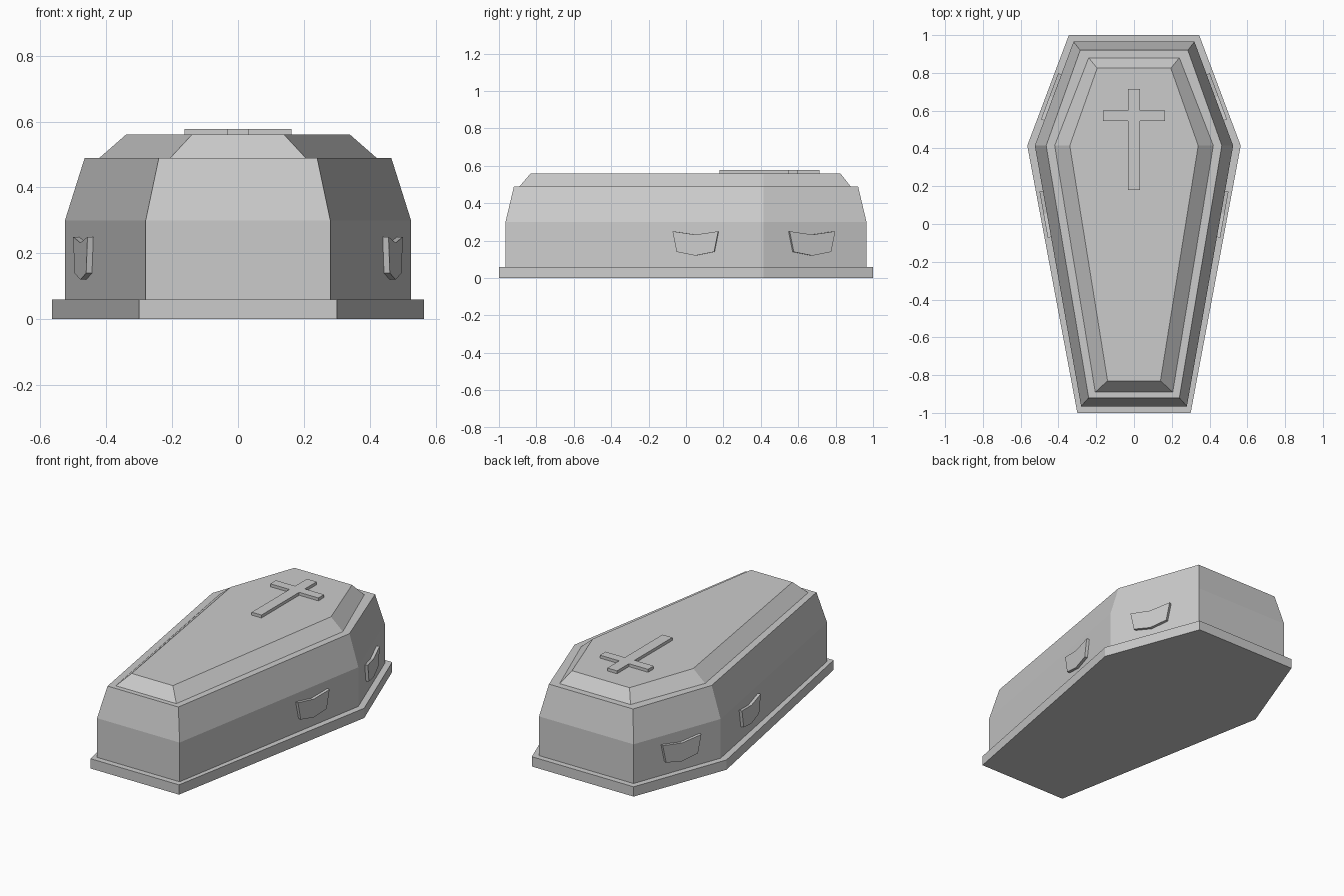
import bpy, bmesh
from mathutils import Vector

if "Cube" in bpy.data.objects:
    bpy.data.objects.remove(bpy.data.objects["Cube"], do_unlink=True)

grey = bpy.data.materials.new("plain_grey")
grey.use_nodes = True
grey.diffuse_color = (0.6, 0.6, 0.6, 1)
grey.node_tree.nodes["Principled BSDF"].inputs["Base Color"].default_value = (0.6, 0.6, 0.6, 1)


def loft(name, rings):
    """Join equal-length rings of points and cap both ends."""
    bm = bmesh.new()
    loops = [[bm.verts.new(p) for p in ring] for ring in rings]
    for a, b in zip(loops, loops[1:]):
        for i in range(len(a)):
            j = (i + 1) % len(a)
            bm.faces.new((a[i], a[j], b[j], b[i]))
    bm.faces.new(loops[0][::-1])
    bm.faces.new(loops[-1])
    bmesh.ops.recalc_face_normals(bm, faces=bm.faces)
    mesh = bpy.data.meshes.new(name)
    bm.to_mesh(mesh)
    bm.free()
    mesh.materials.append(grey)
    obj = bpy.data.objects.new(name, mesh)
    bpy.context.collection.objects.link(obj)
    return obj


SHOULDER_Y = 0.415


def hexagon(foot, shoulder, head, y_foot, y_head, z):
    """Six-sided outline, given half widths at foot, shoulder and head."""
    half = [(foot, y_foot), (shoulder, SHOULDER_Y), (head, y_head)]
    return [(x, y, z) for x, y in half] + [(-x, y, z) for x, y in reversed(half)]


# Base plinth
loft("base_plinth", [hexagon(0.30, 0.565, 0.345, -1, 1, z) for z in (0, 0.06)])

# Straight-walled body
WALL = (0.28, 0.525, 0.32, -0.965, 0.965)
loft("body", [hexagon(*WALL, z) for z in (0.06, 0.30)])

# Lid: sloped sides, flat rim, bevelled raised panel
loft("lid", [
    hexagon(*WALL, 0.30),
    hexagon(0.24, 0.465, 0.285, -0.92, 0.92, 0.49),
    hexagon(0.205, 0.42, 0.24, -0.89, 0.88, 0.49),
    hexagon(0.14, 0.34, 0.195, -0.83, 0.825, 0.56),
])

# Cross on the lid
right_half = [(0.033, 0.18), (0.033, 0.545), (0.163, 0.545),
              (0.163, 0.60), (0.033, 0.60), (0.033, 0.715)]
cross = right_half + [(-x, y) for x, y in reversed(right_half)]
loft("lid_cross", [[(x, y, z) for x, y in cross] for z in (0.555, 0.578)])

# Side handles: notched plates lying on the walls
FOOT, SHOULDER, HEAD = Vector((0.28, -0.965)), Vector((0.525, SHOULDER_Y)), Vector((0.32, 0.965))
PLATE = [(-0.122, 0.25), (-0.10, 0.14), (0, 0.12), (0.10, 0.14), (0.122, 0.25), (0, 0.232)]


def handle(name, a, b, y_mid, side):
    run = b - a
    normal = Vector((run.y, -run.x)).normalized()
    rings = []
    for depth in (-0.006, 0.018):
        ring = []
        for dy, z in PLATE:
            p = a + run * ((y_mid + dy - a.y) / run.y) + normal * depth
            ring.append((side * p.x, p.y, z))
        rings.append(ring)
    loft(name, rings)


for label, side in (("left", 1), ("right", -1)):
    handle("middle_handle_" + label, FOOT, SHOULDER, 0.053, side)
    handle("head_handle_" + label, SHOULDER, HEAD, 0.67, side)
